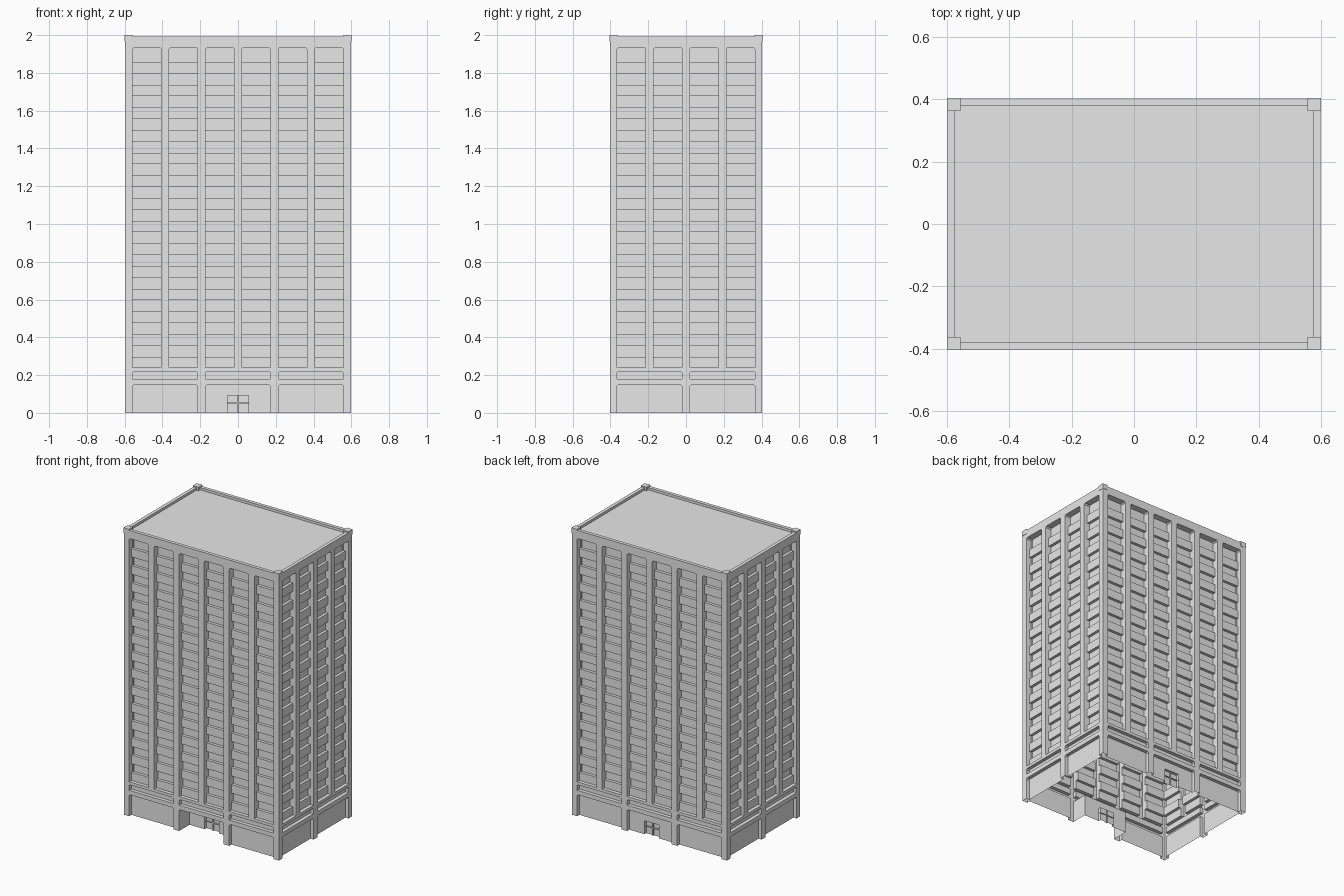
import bpy, bmesh, math
from mathutils import Matrix, Vector

if "Cube" in bpy.data.objects:
    bpy.data.objects.remove(bpy.data.objects["Cube"])

HX, HY = 0.598, 0.403          # wall half sizes
WALL_TOP, RIM_TOP = 1.965, 1.992
PITCH, BAY = 0.193, 0.15       # bay spacing and width
FLOOR = 0.06                   # height of one spandrel or window strip
FILLET = 0.008

concrete = bpy.data.materials.new("grey concrete")
concrete.use_nodes = True
concrete.diffuse_color = (0.8, 0.8, 0.8, 1)
concrete.node_tree.nodes["Principled BSDF"].inputs["Base Color"].default_value = (0.8, 0.8, 0.8, 1)


def finish(bm, name):
    mesh = bpy.data.meshes.new(name)
    bm.to_mesh(mesh)
    bm.free()
    mesh.materials.append(concrete)
    obj = bpy.data.objects.new(name, mesh)
    bpy.context.scene.collection.objects.link(obj)
    return obj


def box(name, low, high):
    low, high = Vector(low), Vector(high)
    bm = bmesh.new()
    bmesh.ops.create_cube(bm, size=1, matrix=Matrix.Translation((low + high) / 2)
                          @ Matrix.Diagonal((*(high - low), 1)))
    return finish(bm, name)


def facade(name, half, distance, bays, angle, extra=()):
    """A relief wall: rectangles (u0, u1, z0, z1, depth) pressed into a flat sheet."""
    rects, corners = [], []

    def recess(u0, u1, z0, z1, depth):
        rects.append((u0, u1, z0, z1, depth))
        corners.extend([(u0, 1, z1, depth), (u1, -1, z1, depth)])

    centres = [(i - (bays - 1) / 2) * PITCH for i in range(bays)]
    # Tall bays with alternating spandrels and deeper windows
    for c in centres:
        u0, u1 = c - BAY / 2, c + BAY / 2
        recess(u0, u1, 0.24, 1.935, 0.045)
        corners[-1] = (u1, -1, 1.935, 0.045)
        for k in range(14):
            z = 0.297 + (2 * k - 1) * FLOOR
            rects.append((u0, u1, max(z, 0.24), z + FLOOR, 0.025))
    # Wide base panels and the slot above, one for each pair of bays
    for a, b in zip(centres[::2], centres[1::2]):
        u0, u1 = a - BAY / 2, b + BAY / 2
        recess(u0, u1, 0, 0.15, 0.025)
        recess(u0, u1, 0.18, 0.22, 0.025)
    rects.extend(extra)

    us = sorted({round(v, 4) for r in rects for v in r[:2]} | {-half, half})
    zs = sorted({round(v, 4) for r in rects for v in r[2:4]} | {0, WALL_TOP})

    def depth(i, j):
        u, z = (us[i] + us[i + 1]) / 2, (zs[j] + zs[j + 1]) / 2
        for u0, u1, z0, z1, d in reversed(rects):
            if u0 < u < u1 and z0 < z < z1:
                return d
        return 0

    bm = bmesh.new()

    def face(*points):
        bm.faces.new([bm.verts.new((u, d - distance, z)) for u, d, z in points])

    for i in range(len(us) - 1):
        for j in range(len(zs) - 1):
            (a, b), (p, q), d = us[i:i + 2], zs[j:j + 2], depth(i, j)
            face((a, d, p), (b, d, p), (b, d, q), (a, d, q))
            if i + 2 < len(us):
                e = depth(i + 1, j)
                if e != d:
                    face((b, d, p), (b, e, p), (b, e, q), (b, d, q))
            if j + 2 < len(zs):
                e = depth(i, j + 1)
                if e != d:
                    face((a, d, q), (b, d, q), (b, e, q), (a, e, q))
    bmesh.ops.remove_doubles(bm, verts=bm.verts, dist=0.0002)
    bmesh.ops.dissolve_limit(bm, angle_limit=math.radians(1), verts=bm.verts, edges=bm.edges)
    # Clipped upper corners of the openings
    for u, s, z, d in corners:
        side, low = u + s * FILLET, z - FILLET
        tri = [(u, 0, z), (u, 0, low), (side, 0, z)]
        quad = [(u, 0, low), (u, d, low), (side, d, z), (side, 0, z)]
        face(*(tri if s > 0 else tri[::-1]))
        face(*(quad if s > 0 else quad[::-1]))
    bm.transform(Matrix.Rotation(angle, 4, 'Z'))
    return finish(bm, name)


def door(depth, bar_depth):
    """Door opening with a middle post and a cross bar."""
    return [(-0.055, 0.055, 0, 0.093, depth),
            (-0.004, 0.004, 0, 0.093, bar_depth),
            (-0.055, 0.055, 0.05, 0.055, bar_depth)]


# Four walls; the front has a deep entrance porch
porch_half = (PITCH + BAY) / 2
porch = [(-porch_half, porch_half, 0, 0.15, 0.115)]
facade("front_wall", HX, HY, 6, 0, porch + door(0.135, 0.125))
facade("back_wall", HX, HY, 6, math.pi, door(0.045, 0.035))
facade("left_wall", HY, HX, 4, math.pi / 2)
facade("right_wall", HY, HX, 4, -math.pi / 2)

# Roof slab, parapet rails and corner blocks
RIM, CAP = 0.024, 0.043
box("roof", (RIM - HX, RIM - HY, WALL_TOP - 0.005), (HX - RIM, HY - RIM, WALL_TOP + 0.01))
for s, front, side in ((-1, "front", "right"), (1, "back", "left")):
    y0, y1 = sorted((s * HY, s * (HY - RIM)))
    x0, x1 = sorted((s * HX, s * (HX - RIM)))
    box(front + "_parapet", (-HX, y0, WALL_TOP), (HX, y1, RIM_TOP))
    box(side + "_parapet", (x0, RIM - HY, WALL_TOP), (x1, HY - RIM, RIM_TOP))
    for t, end in ((-1, "right"), (1, "left")):
        cx, cy = t * (0.6 - CAP / 2), s * (0.405 - CAP / 2)
        box(f"{front}_{end}_corner_block", (cx - CAP / 2, cy - CAP / 2, WALL_TOP),
            (cx + CAP / 2, cy + CAP / 2, 2.0))
